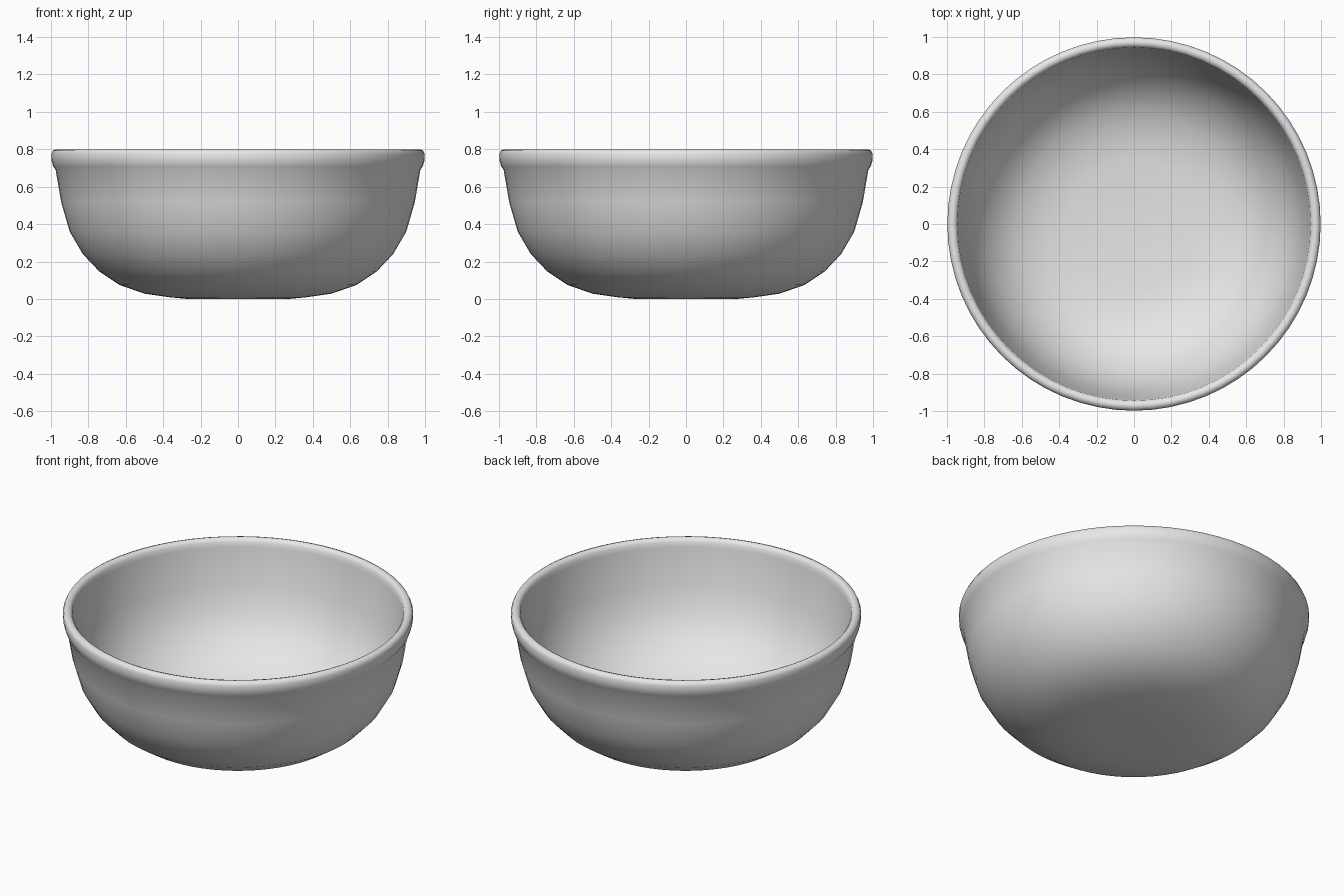
import bpy
import bmesh
import math

cube = bpy.data.objects.get("Cube")
if cube:
    bpy.data.objects.remove(cube, do_unlink=True)

# Plain glazed grey
grey = bpy.data.materials.new("light_grey")
grey.use_nodes = True
colour = (0.8, 0.8, 0.8, 1.0)
grey.diffuse_color = colour
grey.node_tree.nodes["Principled BSDF"].inputs["Base Color"].default_value = colour


def lathe(name, profile, steps=64):
    """Revolve a radius/height profile around the z axis."""
    bm = bmesh.new()
    verts = [bm.verts.new((r, 0, z)) for r, z in profile]
    edges = [bm.edges.new(pair) for pair in zip(verts, verts[1:])]
    bmesh.ops.spin(bm, geom=verts + edges, cent=(0, 0, 0), axis=(0, 0, 1),
                   angle=math.tau, steps=steps)
    bmesh.ops.remove_doubles(bm, verts=bm.verts, dist=0.0005)
    bmesh.ops.recalc_face_normals(bm, faces=bm.faces)
    mesh = bpy.data.meshes.new(name)
    bm.to_mesh(mesh)
    bm.free()
    mesh.materials.append(grey)
    obj = bpy.data.objects.new(name, mesh)
    bpy.context.collection.objects.link(obj)
    bpy.ops.object.select_all(action='DESELECT')
    obj.select_set(True)
    bpy.context.view_layer.objects.active = obj
    bpy.ops.object.shade_smooth_by_angle(angle=math.radians(60))
    return obj


# Outer wall from the base centre upward
outer = [(0, 0), (0.27, 0), (0.36, 0.008), (0.50, 0.028), (0.635, 0.075),
         (0.74, 0.145), (0.83, 0.24), (0.9, 0.36), (0.945, 0.515), (0.975, 0.69)]
# Rounded rim, bulging outward
rim = [(0.988, 0.708), (0.997, 0.74), (0.998, 0.775), (0.99, 0.793),
       (0.972, 0.8), (0.955, 0.795), (0.944, 0.78), (0.94, 0.75)]
# Inner wall from the rim down to the floor centre
inner = [(0.932, 0.69), (0.9, 0.52), (0.857, 0.38), (0.79, 0.27),
         (0.705, 0.18), (0.61, 0.118), (0.485, 0.074), (0.35, 0.055), (0, 0.045)]
lathe("bowl", outer + rim + inner)
